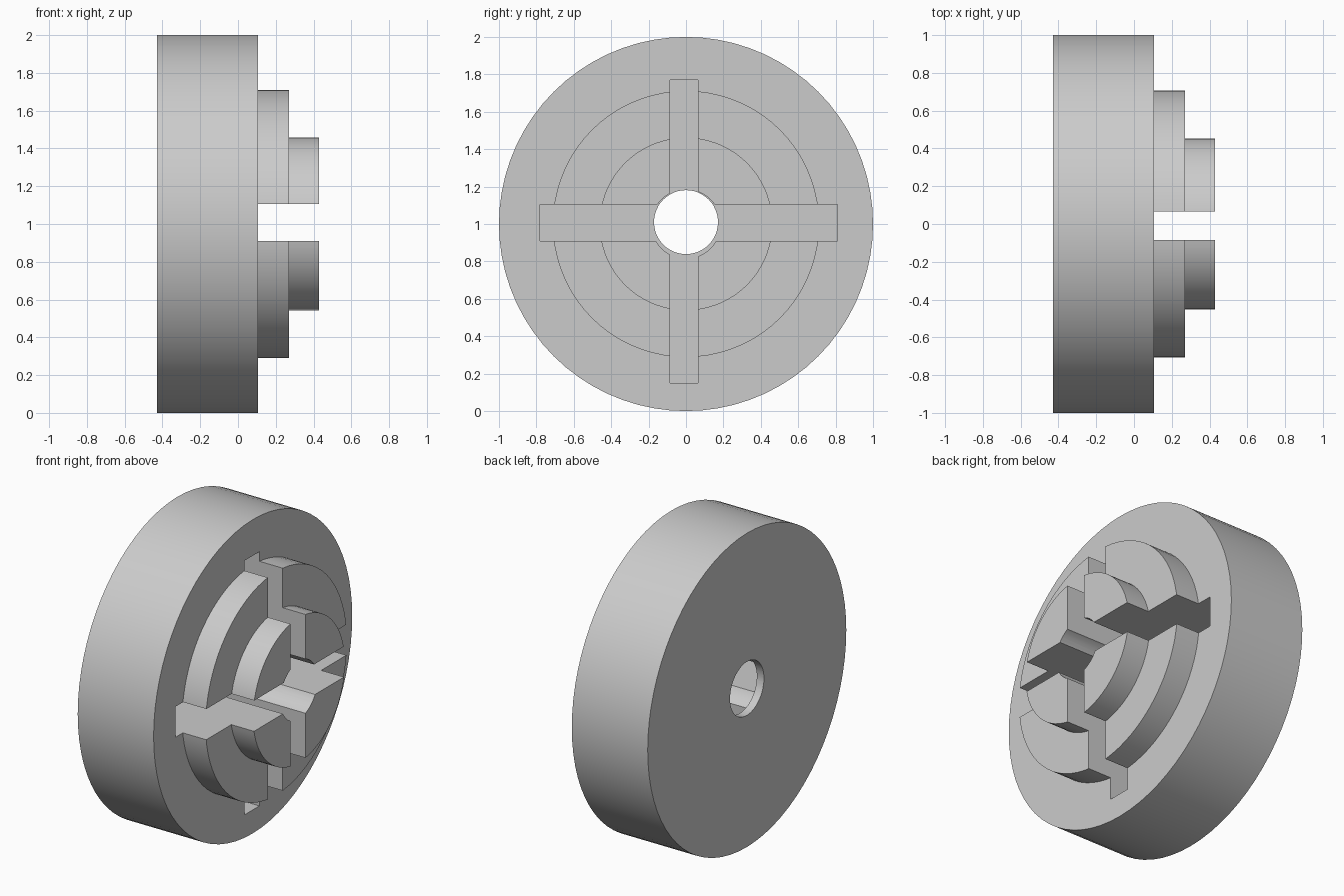
import bpy, bmesh, math
from mathutils import Matrix, Vector

cube = bpy.data.objects.get("Cube")
if cube:
    bpy.data.objects.remove(cube, do_unlink=True)

AXIS_Z = 1.0
BACK, FACE, STEP, TIP = -0.43, 0.105, 0.27, 0.43   # positions along x
FLOOR = -0.38                                      # bottom of the cross slots

grey = bpy.data.materials.new("plain_grey")
grey.use_nodes = True
grey.diffuse_color = (0.6, 0.6, 0.6, 1)
grey.node_tree.nodes["Principled BSDF"].inputs["Base Color"].default_value = (0.6, 0.6, 0.6, 1)


def finish(name, bm):
    bmesh.ops.recalc_face_normals(bm, faces=bm.faces)
    mesh = bpy.data.meshes.new(name)
    bm.to_mesh(mesh)
    bm.free()
    mesh.materials.append(grey)
    obj = bpy.data.objects.new(name, mesh)
    bpy.context.collection.objects.link(obj)
    return obj


def lathe(name, profile, steps=72, z=AXIS_Z):
    """Spin (x, radius) points around the wheel axis."""
    bm = bmesh.new()
    verts = [bm.verts.new((x, 0, z + r)) for x, r in profile]
    edges = [bm.edges.new(pair) for pair in zip(verts, verts[1:])]
    bmesh.ops.spin(bm, geom=verts + edges, cent=(0, 0, z), axis=(1, 0, 0),
                   angle=math.tau, steps=steps, use_duplicate=False)
    bmesh.ops.remove_doubles(bm, verts=bm.verts, dist=0.0001)
    return finish(name, bm)


def box(name, low, high):
    low, high = Vector(low), Vector(high)
    bm = bmesh.new()
    bmesh.ops.create_cube(bm, size=1, matrix=Matrix.Translation((low + high) / 2)
                          @ Matrix.Diagonal((*(high - low), 1)))
    return finish(name, bm)


# Stepped wheel with two raised hubs
wheel = lathe("stepped_wheel", [(BACK, 0), (BACK, 1), (FACE, 1), (FACE, 0.712),
                                (STEP, 0.712), (STEP, 0.462), (TIP, 0.462), (TIP, 0)])

# Through hole, slightly wider front bore, and the two crossing slots
cutters = [
    lathe("axle_hole", [(-1, 0), (-1, 0.171), (1, 0.171), (1, 0)], 48, 1.01),
    lathe("front_bore", [(FLOOR, 0), (FLOOR, 0.185), (1, 0.185), (1, 0)], 48),
    box("wide_slot", (FLOOR, -0.78, 0.91), (1, 0.81, 1.105)),
    box("tall_slot", (FLOOR, -0.085, 0.15), (1, 0.065, 1.77)),
]
bpy.context.view_layer.objects.active = wheel
for cutter in cutters:
    cutter.hide_render = True
    cut = wheel.modifiers.new(cutter.name, "BOOLEAN")
    cut.operation, cut.solver, cut.object = "DIFFERENCE", "EXACT", cutter
    bpy.ops.object.modifier_apply(modifier=cut.name)
    bpy.data.objects.remove(cutter, do_unlink=True)

# Smooth round walls with crisp edges
bpy.ops.object.select_all(action="DESELECT")
wheel.select_set(True)
bpy.ops.object.shade_smooth_by_angle(angle=math.radians(30))
